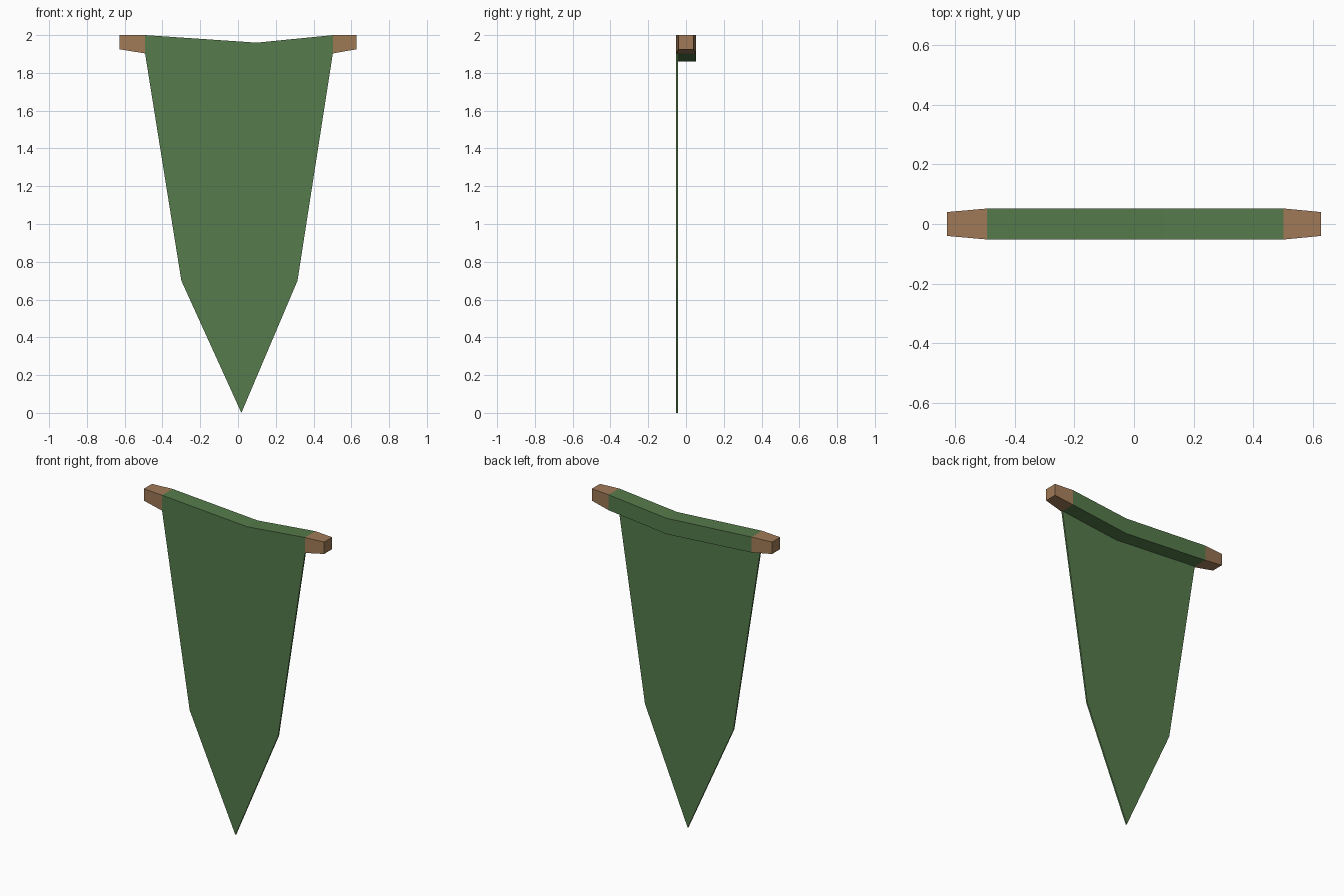
import bpy, bmesh

if "Cube" in bpy.data.objects:
    bpy.data.objects.remove(bpy.data.objects["Cube"])


def material(name, rgb):
    m = bpy.data.materials.new(name)
    m.diffuse_color = (*rgb, 1)
    m.use_nodes = True
    m.node_tree.nodes["Principled BSDF"].inputs["Base Color"].default_value = m.diffuse_color
    return m


green = material("green_cloth", (0.092, 0.198, 0.070))
wood = material("brown_wood", (0.352, 0.195, 0.095))


def finish(name, bm, mats):
    bmesh.ops.recalc_face_normals(bm, faces=bm.faces)
    me = bpy.data.meshes.new(name)
    bm.to_mesh(me)
    bm.free()
    for m in mats:
        me.materials.append(m)
    ob = bpy.data.objects.new(name, me)
    bpy.context.collection.objects.link(ob)
    return ob


# Sagging crossbar: rectangular sections (x, half depth, bottom, top)
sections = [(-0.627, 0.04, 1.925, 2.0), (-0.492, 0.052, 1.903, 2.0),
            (0.10, 0.052, 1.86, 1.96),
            (0.502, 0.052, 1.903, 2.0), (0.627, 0.04, 1.925, 2.0)]
bm = bmesh.new()
rings = [[bm.verts.new((x, y, z)) for y, z in ((-d, b), (d, b), (d, t), (-d, t))]
         for x, d, b, t in sections]
for a, b in zip(rings, rings[1:]):
    for i in range(4):
        j = (i + 1) % 4
        bm.faces.new((a[i], a[j], b[j], b[i]))
bm.faces.new(rings[0])
bm.faces.new(rings[-1])
# Bare wooden tips, cloth wrapped around the middle
for f in bm.faces:
    f.material_index = 1 if abs(f.calc_center_median().x) > 0.5 else 0
finish("crossbar", bm, [green, wood])

# Hanging pointed cloth, flush with the front of the crossbar
outline = [(-0.492, 1.903), (-0.30, 0.70), (0.018, 0.0), (0.315, 0.70),
           (0.502, 1.903), (0.10, 1.86)]
bm = bmesh.new()
face = bm.faces.new([bm.verts.new((x, -0.052, z)) for x, z in outline])
ext = bmesh.ops.extrude_face_region(bm, geom=[face], use_keep_orig=True)
for v in ext["geom"]:
    if isinstance(v, bmesh.types.BMVert):
        v.co.y += 0.01
finish("banner_cloth", bm, [green])
